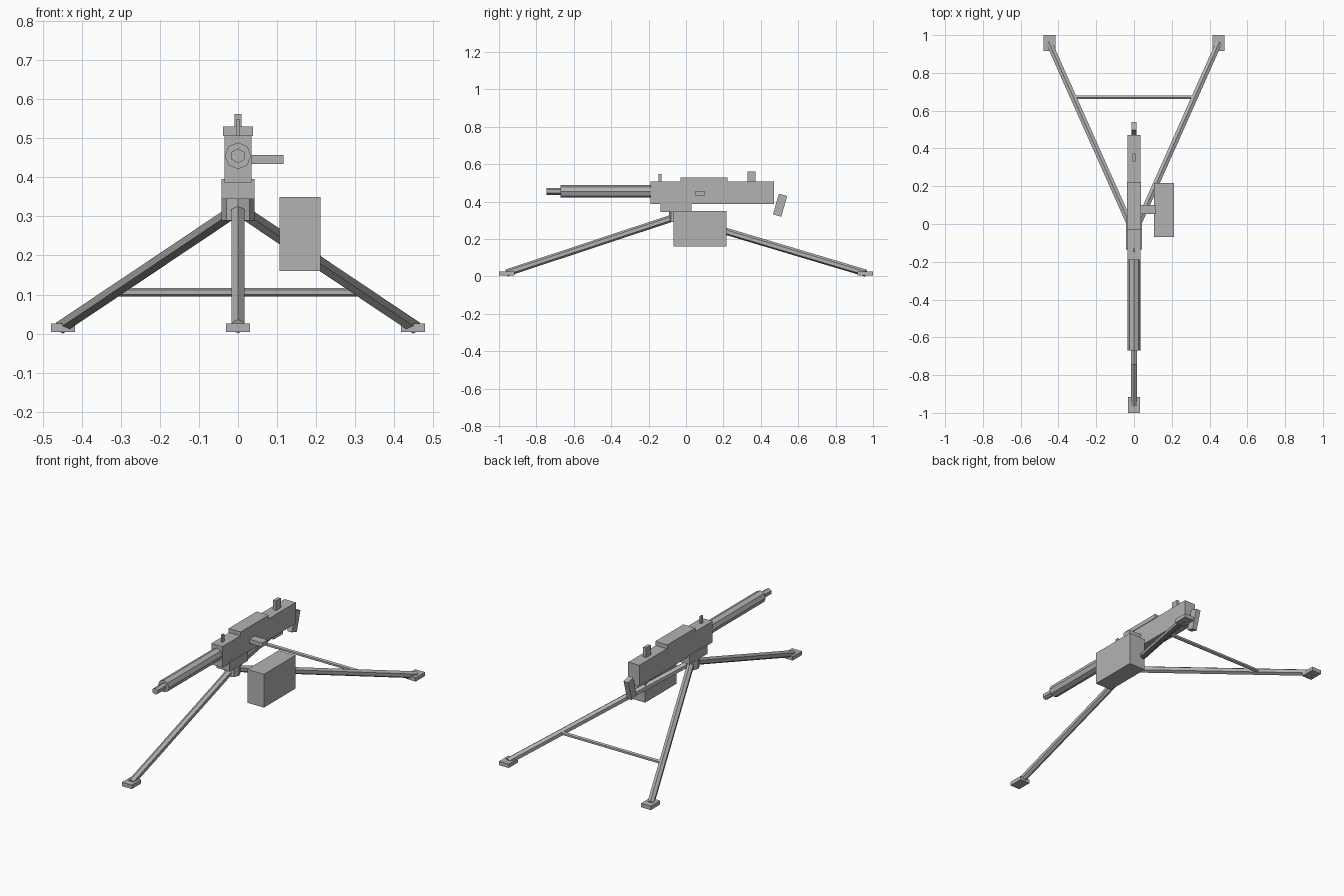
import bpy
from mathutils import Vector

if "Cube" in bpy.data.objects:
    bpy.data.objects.remove(bpy.data.objects["Cube"])

steel = bpy.data.materials.new("grey_metal")
steel.diffuse_color = (0.45, 0.45, 0.45, 1)
steel.use_nodes = True
steel.node_tree.nodes["Principled BSDF"].inputs["Base Color"].default_value = steel.diffuse_color


def finish(name):
    ob = bpy.context.object
    ob.name = name
    ob.data.materials.append(steel)
    return ob


def box(name, x, y, z, tilt=0.0):
    """Box from (min, max) ranges, optionally tilted about its own x axis."""
    centre = [(a + b) / 2 for a, b in (x, y, z)]
    bpy.ops.mesh.primitive_cube_add(size=1, location=centre, rotation=(tilt, 0, 0))
    ob = finish(name)
    ob.scale = [b - a for a, b in (x, y, z)]
    return ob


def rod(name, start, end, radius, sides):
    """Faceted rod between two points, with a corner pointing upwards."""
    a, b = Vector(start), Vector(end)
    d = b - a
    bpy.ops.mesh.primitive_cylinder_add(
        vertices=sides, radius=radius, depth=d.length, location=(a + b) / 2,
        rotation=d.to_track_quat('Z', 'Y').to_euler())
    return finish(name)


# Gun body
box("receiver", (-0.035, 0.035), (-0.19, 0.47), (0.387, 0.507))
box("top_cover", (-0.038, 0.038), (-0.03, 0.222), (0.505, 0.53))
box("front_sight", (-0.005, 0.005), (-0.148, -0.13), (0.505, 0.548))
box("rear_sight", (-0.009, 0.009), (0.33, 0.372), (0.505, 0.562))
box("rear_grip", (-0.0145, 0.0145), (0.48, 0.526), (0.3235, 0.4385), tilt=-0.28)

# Barrel
rod("barrel_jacket", (0, -0.67, 0.455), (0, -0.18, 0.455), 0.034, 8)
rod("muzzle", (0, -0.745, 0.455), (0, -0.65, 0.455), 0.019, 6)

# Ammunition feed
box("feed_tray", (0.03, 0.117), (0.052, 0.1), (0.434, 0.457))
box("ammo_box", (0.106, 0.211), (-0.068, 0.216), (0.16, 0.35))

# Mount
box("cradle", (-0.042, 0.042), (-0.135, 0.03), (0.345, 0.395))
rod("pintle", (0, -0.05, 0.29), (0, -0.05, 0.35), 0.042, 8)

# Tripod legs and feet
hub = (0, -0.05, 0.32)
for name, x, y in (("front", 0, -0.96), ("rear_left", -0.45, 0.96), ("rear_right", 0.45, 0.96)):
    rod(name + "_leg", hub, (x, y, 0.0185), 0.019, 6)
    fy = 0.958 if y > 0 else -0.958
    fx = x * 0.995
    box(name + "_foot", (fx - 0.031, fx + 0.031), (fy - 0.042, fy + 0.042), (0.004, 0.026))
rod("rear_brace", (-0.32, 0.67, 0.106), (0.32, 0.67, 0.106), 0.011, 6)
